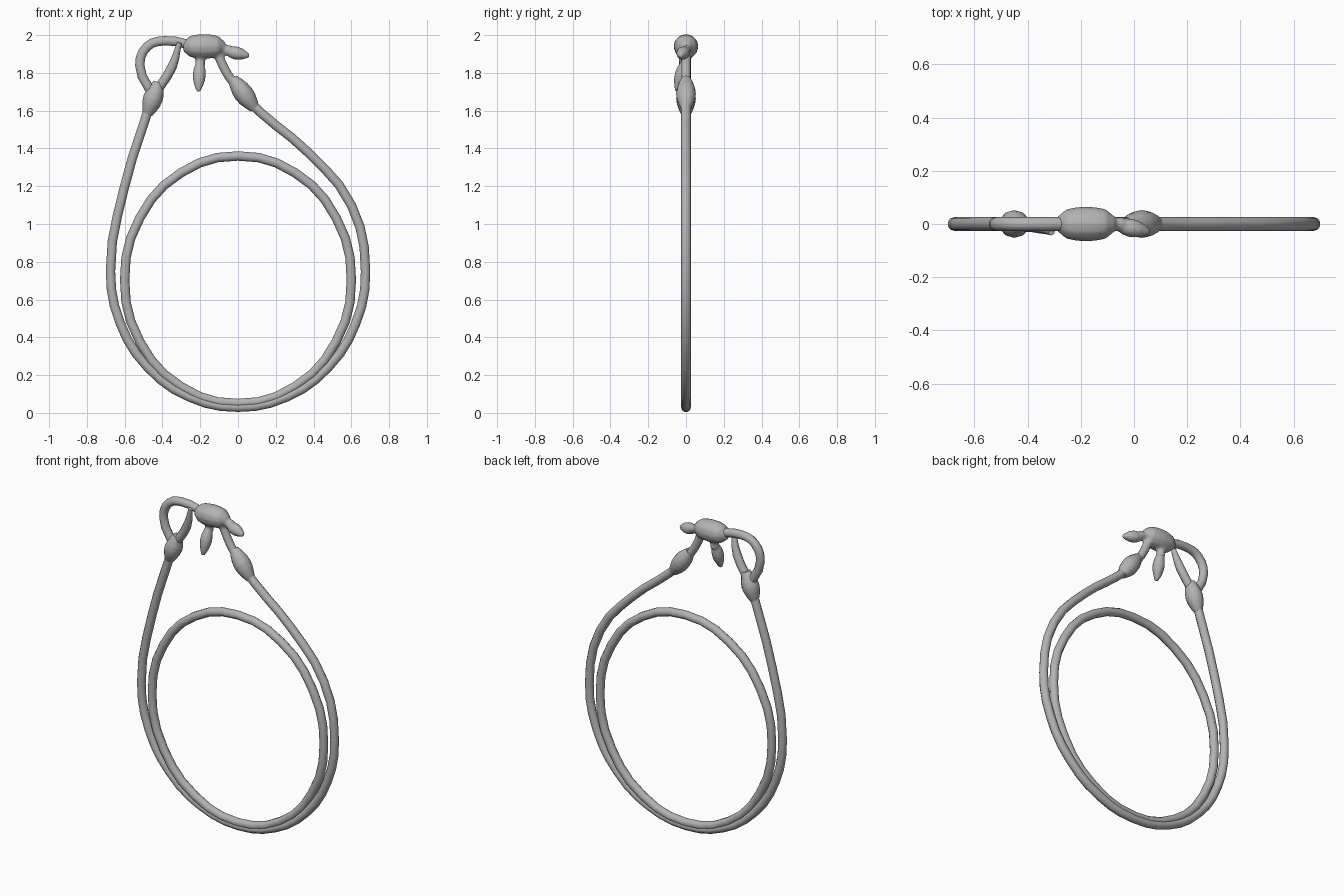
import bpy
from math import cos, sin, pi, radians
from mathutils import Vector

default_cube = bpy.data.objects.get("Cube")
if default_cube:
    bpy.data.objects.remove(default_cube, do_unlink=True)

grey = bpy.data.materials.new("plain_grey")
grey.use_nodes = True
colour = (0.45, 0.45, 0.45, 1)
grey.diffuse_color = colour
grey.node_tree.nodes["Principled BSDF"].inputs["Base Color"].default_value = colour


def tube(name, points, radii, cyclic=False, roundness=3):
    """Sweep a round section along a smooth path, with one radius per point."""
    curve = bpy.data.curves.new(name, 'CURVE')
    curve.dimensions = '3D'
    curve.bevel_depth = 1
    curve.bevel_resolution = roundness
    curve.resolution_u = 3
    curve.use_fill_caps = True
    curve.materials.append(grey)
    spline = curve.splines.new('BEZIER')
    spline.bezier_points.add(len(points) - 1)
    spline.use_cyclic_u = cyclic
    for knot, position, radius in zip(spline.bezier_points, points, radii):
        knot.co = position
        knot.radius = radius
        knot.handle_left_type = knot.handle_right_type = 'AUTO'
    tube_object = bpy.data.objects.new(name, curve)
    bpy.context.collection.objects.link(tube_object)
    bpy.ops.object.select_all(action='DESELECT')
    tube_object.select_set(True)
    bpy.context.view_layer.objects.active = tube_object
    bpy.ops.object.convert(target='MESH')
    bpy.ops.object.shade_smooth_by_angle(angle=radians(60))
    return bpy.context.object


def cord(name, path, radius, cyclic=False):
    """Cord of even thickness lying in the upright plane, from (x, z) pairs."""
    points = [(x, 0, z) for x, z in path]
    return tube(name, points, [radius] * len(points), cyclic)


def swelling(name, start, end, rim, bulge, power=1):
    """Straight piece that swells from its rims to a fat middle."""
    start, end = Vector(start), Vector(end)
    steps = [i / 6 for i in range(7)]
    points = [start.lerp(end, t) for t in steps]
    radii = [rim + bulge * abs(sin(pi * t)) ** power for t in steps]
    return tube(name, points, radii, roundness=4)


def ellipse(centre_z, half_width, half_height, first, last, count):
    """Evenly spaced (x, z) pairs along an elliptical arc."""
    angles = [first + (last - first) * i / count for i in range(count + 1)]
    return [(half_width * cos(a), centre_z + half_height * sin(a)) for a in angles]


CORD = 0.026

# Long outer cable: a half-ellipse below, leaning arms above
left_arm = [(-0.47, 1.62), (-0.6, 1.2)]
right_arm = [(0.6, 1.1), (0.37, 1.38), (0.12, 1.59), (0.03, 1.68)]
bowl = ellipse(0.75, 0.675, 0.72, pi, 2 * pi, 8)
cord("outer_cable", left_arm + bowl + right_arm, CORD)

# Closed inner loop
cord("inner_ring", ellipse(0.705, 0.6, 0.655, 0, 2 * pi, 12)[:-1], CORD, cyclic=True)

# Eye at the left end, and the strand returning from it
cord("left_eye", [(-0.45, 1.68), (-0.52, 1.84), (-0.48, 1.94), (-0.39, 1.97),
                  (-0.22, 1.94)], CORD)
strand = [(-0.44, 0, 1.69), (-0.35, -0.01, 1.83), (-0.31, -0.03, 1.96)]
tube("left_strand", strand, [CORD, CORD, CORD / 2])

# Swollen crimps where the strands meet the cable
swelling("left_crimp", (-0.42, 0, 1.75), (-0.48, 0, 1.58), CORD, CORD)
swelling("right_crimp", (-0.03, 0, 1.77), (0.09, 0, 1.61), CORD, CORD)

# Hub with its strand and two paddle tabs, fused into one soft shape
hub_parts = [
    swelling("hub", (-0.29, 0, 1.94), (-0.07, 0, 1.94), CORD, 0.04, power=0.4),
    cord("right_strand", [(-0.12, 1.93), (-0.06, 1.8), (-0.01, 1.73)], CORD),
    cord("hanging_neck", [(-0.2, 1.92), (-0.2, 1.84)], CORD),
    swelling("hanging_tab", (-0.2, 0, 1.88), (-0.21, -0.05, 1.7), 0.01, CORD),
    cord("side_neck", [(-0.12, 1.93), (-0.04, 1.92)], CORD),
    swelling("side_tab", (-0.08, 0, 1.92), (0.06, -0.03, 1.89), 0.01, CORD),
]
bpy.ops.object.select_all(action='DESELECT')
for part in hub_parts:
    part.select_set(True)
hub = hub_parts[0]
bpy.context.view_layer.objects.active = hub
bpy.ops.object.join()
fuse = hub.modifiers.new("fuse", 'REMESH')
fuse.mode = 'VOXEL'
fuse.voxel_size = 0.008
fuse.use_smooth_shade = True
soften = hub.modifiers.new("soften", 'SMOOTH')
soften.iterations = 4
